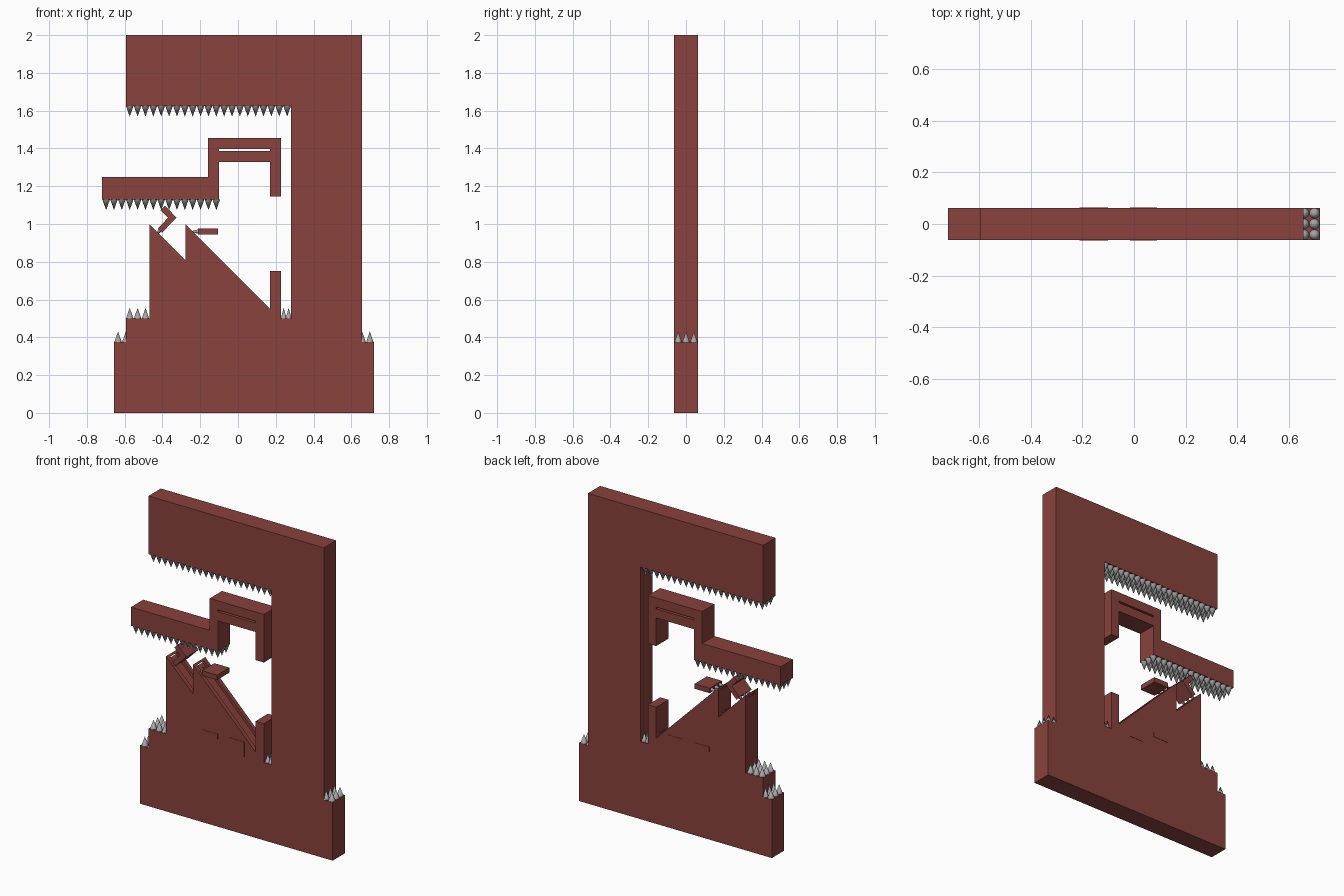
import bpy, bmesh, math
from mathutils import Matrix, Vector

if "Cube" in bpy.data.objects:
    bpy.data.objects.remove(bpy.data.objects["Cube"])

D = 0.0625   # half thickness of the whole contraption


def material(name, col):
    m = bpy.data.materials.new(name)
    m.diffuse_color = (*col, 1)
    m.use_nodes = True
    m.node_tree.nodes["Principled BSDF"].inputs["Base Color"].default_value = m.diffuse_color
    return m


RED = material("brick red", (0.25, 0.054, 0.047))
GREY = material("steel grey", (0.38, 0.38, 0.39))


def finish(name, bm, mat):
    bmesh.ops.recalc_face_normals(bm, faces=bm.faces)
    me = bpy.data.meshes.new(name)
    bm.to_mesh(me)
    bm.free()
    me.materials.append(mat)
    ob = bpy.data.objects.new(name, me)
    bpy.context.collection.objects.link(ob)
    return ob


def slab(name, pts, d=D):
    """Front profile (x, z) extruded through the thickness."""
    bm = bmesh.new()
    f = bm.faces.new([bm.verts.new((x, -d, z)) for x, z in pts])
    r = bmesh.ops.extrude_face_region(bm, geom=[f])
    vs = [v for v in r["geom"] if isinstance(v, bmesh.types.BMVert)]
    bmesh.ops.translate(bm, vec=(0, 2 * d, 0), verts=vs)
    return finish(name, bm, RED)


def box(name, x0, x1, z0, z1, d=D):
    return slab(name, [(x0, z0), (x1, z0), (x1, z1), (x0, z1)], d)


def spikes(name, points, direction, r=0.02, h=0.056):
    """Three-deep rows of cones at the (x, z) points."""
    bm = bmesh.new()
    rot = Vector((0, 0, 1)).rotation_difference(Vector(direction)).to_matrix().to_4x4()
    for x, z in points:
        for y in (-0.0417, 0, 0.0417):
            m = Matrix.Translation((x, y, z)) @ rot @ Matrix.Translation((0, 0, h / 2))
            bmesh.ops.create_cone(bm, cap_ends=True, segments=14, radius1=r,
                                  radius2=0, depth=h, matrix=m)
    for f in bm.faces:
        f.smooth = len(f.verts) == 3
    for e in bm.edges:
        e.smooth = all(len(f.verts) == 3 for f in e.link_faces)
    return finish(name, bm, GREY)


# Main frame: stepped base, sloped tower, post, column and overhang
frame = slab("frame", [
    (-0.656, 0), (0.719, 0), (0.719, 0.375), (0.656, 0.375), (0.656, 2),
    (-0.594, 2), (-0.594, 1.625), (0.281, 1.625), (0.281, 0.5), (0.228, 0.5),
    (0.228, 0.752), (0.169, 0.752), (0.169, 0.552), (-0.277, 0.998),
    (-0.277, 0.808), (-0.469, 1.0), (-0.469, 0.5), (-0.594, 0.5),
    (-0.594, 0.375), (-0.656, 0.375)])

# Shallow channels along both slopes
g = 0.012
for x0, z0, x1, z1 in ((-0.46, 0.991, -0.285, 0.816), (-0.268, 0.989, 0.16, 0.561)):
    cut = slab("channel_cutter", [(x0 - g, z0 - g), (x1 - g, z1 - g),
                                  (x1 + g, z1 + g), (x0 + g, z0 + g)], 0.035)
    mod = frame.modifiers.new("channel", 'BOOLEAN')
    mod.operation = 'DIFFERENCE'
    mod.object = cut
    mod.solver = 'EXACT'
    cut.hide_render = True
bpy.context.view_layer.update()
dg = bpy.context.evaluated_depsgraph_get()
carved = bpy.data.meshes.new_from_object(frame.evaluated_get(dg))
frame.modifiers.clear()
frame.data = carved
for o in [o for o in bpy.data.objects if o.hide_render]:
    bpy.data.objects.remove(o)

# Suspended arm with its raised bracket and slot
slab("arm", [
    (-0.719, 1.13), (-0.1, 1.13), (-0.1, 1.327), (0.169, 1.327), (0.169, 1.146),
    (0.228, 1.146), (0.228, 1.456), (-0.158, 1.456), (-0.158, 1.25), (-0.719, 1.25)])
arm = bpy.data.objects["arm"]
slot = box("slot_cutter", -0.1, 0.169, 1.386, 1.397, 0.2)
mod = arm.modifiers.new("slot", 'BOOLEAN')
mod.operation = 'DIFFERENCE'
mod.object = slot
mod.solver = 'EXACT'
bpy.context.view_layer.update()
dg = bpy.context.evaluated_depsgraph_get()
pierced = bpy.data.meshes.new_from_object(arm.evaluated_get(dg))
arm.modifiers.clear()
arm.data = pierced
bpy.data.objects.remove(slot)

# Bent hook and small floating peg above the slopes
slab("hook", [(-0.387, 1.097), (-0.41, 1.072), (-0.37, 1.033),
              (-0.424, 0.977), (-0.403, 0.954), (-0.325, 1.033)])
box("peg", -0.212, -0.105, 0.944, 0.976)
spikes("peg_tips", [(-0.212, 0.96)], (-1, 0, 0), 0.011, 0.045)
spikes("hook_tips", [(-0.413, 0.966)], (-1, 0, -1), 0.011, 0.04)

# Thin inlaid plates on the tower faces
box("inlay_left", -0.21, -0.1, 0.565, 0.597, D + 0.002)
box("inlay_right", -0.016, 0.089, 0.5, 0.597, D + 0.002)

# Spike rows
s = 0.125 / 3
spikes("overhang_spikes", [(-0.594 + s * (i + 0.5), 1.625) for i in range(21)], (0, 0, -1))
spikes("arm_spikes", [(-0.719 + s * (i + 0.5), 1.13) for i in range(15)], (0, 0, -1))
spikes("step_spikes", [(-0.594 + s * (i + 0.5), 0.5) for i in range(3)], (0, 0, 1))
spikes("left_ledge_spikes", [(-0.635, 0.375), (-0.594, 0.375)], (0, 0, 1))
spikes("right_ledge_spikes", [(0.698, 0.375), (0.657, 0.375)], (0, 0, 1))
spikes("pit_spikes", [(0.242, 0.5), (0.268, 0.5)], (0, 0, 1), 0.016)
